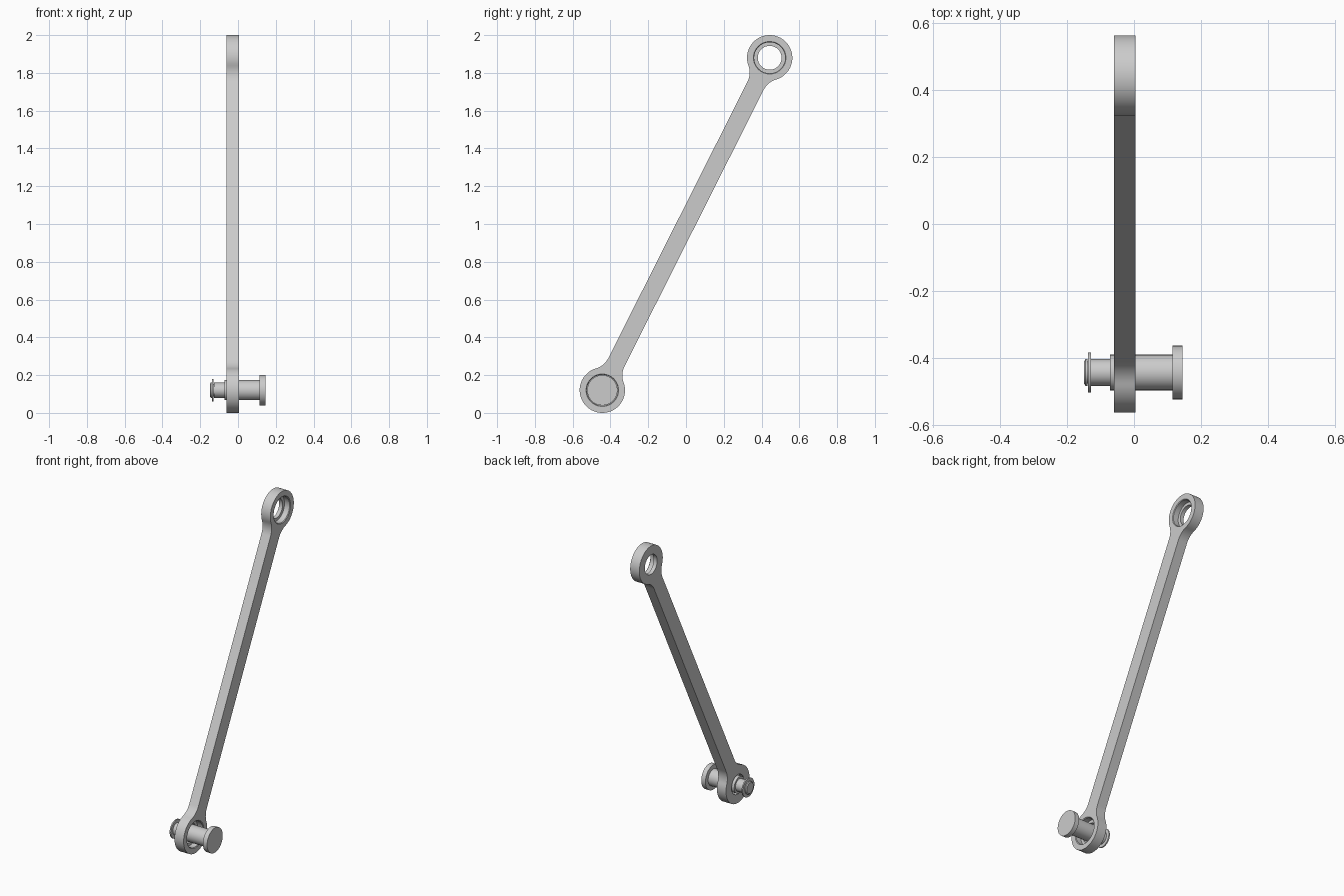
import bpy, bmesh, math
from mathutils import Vector

if "Cube" in bpy.data.objects:
    bpy.data.objects.remove(bpy.data.objects["Cube"])

LOW = Vector((-0.443, 0.12))    # lower eye centre (y, z)
HIGH = Vector((0.443, 1.88))    # upper eye centre (y, z)
EYE_R, HALF_W, FILLET = 0.12, 0.048, 0.11
X0, X1 = -0.06, 0.005


def finish(name, bm):
    bmesh.ops.recalc_face_normals(bm, faces=bm.faces)
    mesh = bpy.data.meshes.new(name)
    bm.to_mesh(mesh)
    bm.free()
    obj = bpy.data.objects.new(name, mesh)
    bpy.context.collection.objects.link(obj)
    return obj


def smooth(obj):
    bpy.ops.object.select_all(action='DESELECT')
    obj.select_set(True)
    bpy.context.view_layer.objects.active = obj
    bpy.ops.object.shade_smooth_by_angle(angle=math.radians(30))


def lathe(name, profile, centre, closed=False, n=64):
    """Revolve (x, radius) points around an x-parallel axis."""
    bm = bmesh.new()
    rings = []
    for x, r in profile:
        rings.append([bm.verts.new((x, centre.x + r * math.cos(2 * math.pi * i / n),
                                    centre.y + r * math.sin(2 * math.pi * i / n)))
                      for i in range(n)])
    pairs = list(zip(rings, rings[1:] + rings[:1])) if closed else list(zip(rings, rings[1:]))
    for a, b in pairs:
        for i in range(n):
            j = (i + 1) % n
            bm.faces.new((a[i], a[j], b[j], b[i]))
    if not closed:
        bm.faces.new(rings[0])
        bm.faces.new(rings[-1])
    return finish(name, bm)


# Link outline: one quarter in local (along, across), then mirrored around
half = (HIGH - LOW).length / 2
along = (HIGH - LOW).normalized()
across = Vector((-along.y, along.x))
mid = (LOW + HIGH) / 2
reach = math.sqrt((EYE_R + FILLET) ** 2 - (HALF_W + FILLET) ** 2)
tangent = math.atan2(HALF_W + FILLET, -reach)
quarter = [(half + EYE_R * math.cos(tangent * i / 28), EYE_R * math.sin(tangent * i / 28))
           for i in range(29)]
start = tangent - math.pi
for i in range(1, 11):
    a = start + (-math.pi / 2 - start) * i / 10
    quarter.append((half - reach + FILLET * math.cos(a), HALF_W + FILLET + FILLET * math.sin(a)))
side = quarter + [(-u, v) for u, v in reversed(quarter)]
outline = side + [(u, -v) for u, v in reversed(side[1:-1])]

# Link arm
bm = bmesh.new()
verts = []
for u, v in outline:
    p = mid + along * u + across * v
    verts.append(bm.verts.new((X0, p.x, p.y)))
face = bm.faces.new(verts)
ext = bmesh.ops.extrude_face_region(bm, geom=[face])
bmesh.ops.translate(bm, vec=(X1 - X0, 0, 0),
                    verts=[g for g in ext['geom'] if isinstance(g, bmesh.types.BMVert)])
link = finish("link_arm", bm)

# Counterbored holes in both eyes
bore = [(-0.1, 0.063), (-0.035, 0.063), (-0.035, 0.082), (0.001, 0.082), (0.006, 0.087), (0.05, 0.087)]
bpy.context.view_layer.objects.active = link
for centre in (LOW, HIGH):
    cutter = lathe("bore_cutter", bore, centre)
    cutter.hide_render = True
    mod = link.modifiers.new("bore", 'BOOLEAN')
    mod.operation, mod.solver, mod.object = 'DIFFERENCE', 'EXACT', cutter
    bpy.ops.object.modifier_apply(modifier=mod.name)
    bpy.data.objects.remove(cutter)
smooth(link)

# Headed pin with stepped, grooved tail
pin = lathe("headed_pin", [
    (0.145, 0.080), (0.115, 0.080), (0.115, 0.053), (-0.072, 0.053), (-0.072, 0.040),
    (-0.128, 0.040), (-0.128, 0.033), (-0.138, 0.033), (-0.138, 0.040),
    (-0.144, 0.040), (-0.149, 0.034)], LOW)
smooth(pin)

# Retaining ring in the tail groove
ring = lathe("retaining_ring", [
    (-0.129, 0.033), (-0.129, 0.060), (-0.137, 0.060), (-0.137, 0.033)], LOW, closed=True)
smooth(ring)
